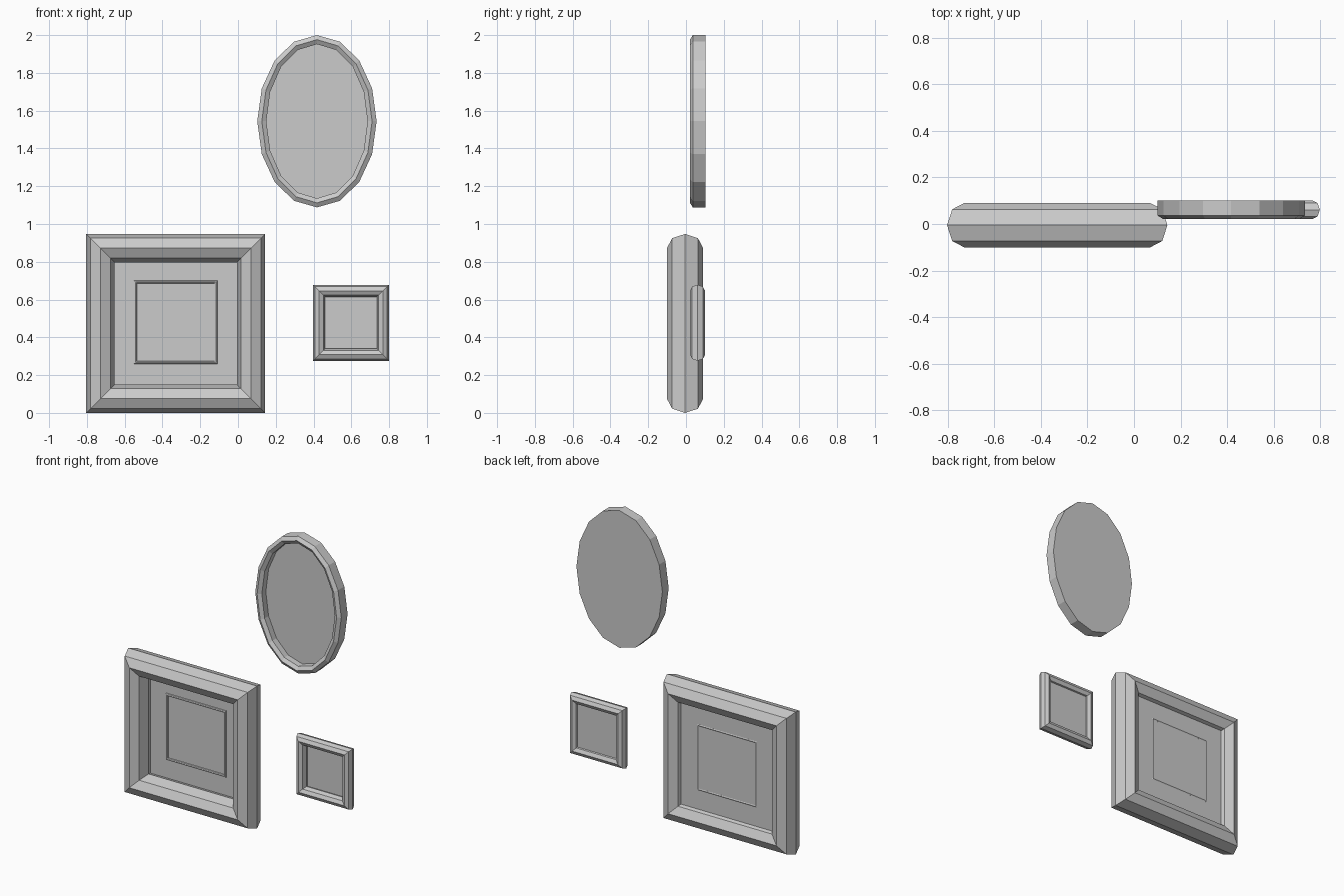
import bpy
from math import sin, cos, pi

if "Cube" in bpy.data.objects:
    bpy.data.objects.remove(bpy.data.objects["Cube"])


def make_mesh(name, verts, faces):
    mesh = bpy.data.meshes.new(name)
    mesh.from_pydata(verts, [], faces)
    mesh.update()
    obj = bpy.data.objects.new(name, mesh)
    bpy.context.collection.objects.link(obj)
    return obj


def square_ring(name, cx, cz, half, y, width, depth):
    """Mitred square frame with an eight-sided bar section."""
    verts, faces = [], []
    for sx, sz in ((-1, -1), (1, -1), (1, 1), (-1, 1)):
        for k in range(8):
            a = k * pi / 4
            r = half - width / 2 + width / 2 * cos(a)
            verts.append((cx + sx * r, y + depth * sin(a), cz + sz * r))
    for i in range(4):
        for k in range(8):
            a, b = i * 8, (i + 1) % 4 * 8
            n = (k + 1) % 8
            faces.append((a + k, a + n, b + n, b + k))
    return make_mesh(name, verts, faces)


def panel(name, cx, cz, half, y, thick):
    bpy.ops.mesh.primitive_cube_add(size=1, location=(cx, y, cz))
    obj = bpy.context.object
    obj.name = name
    obj.scale = (half * 2, thick, half * 2)


def oval_frame(name, cx, cz, rx, rz, profile, sides=16):
    """Profile of (inset, y) pairs swept round an oval, capped at both ends."""
    verts, faces = [], []
    for inset, y in profile:
        for i in range(sides):
            a = 2 * pi * i / sides
            verts.append((cx + (rx - inset) * cos(a), y, cz + (rz - inset) * sin(a)))
    for j in range(len(profile) - 1):
        for i in range(sides):
            n = (i + 1) % sides
            a, b = j * sides, (j + 1) * sides
            faces.append((a + n, a + i, b + i, b + n))
    last = (len(profile) - 1) * sides
    faces.append(tuple(reversed(range(sides))))
    faces.append(tuple(range(last, last + sides)))
    return make_mesh(name, verts, faces)


# Large square frame with backing board and thin picture border
square_ring("large_frame", -0.33, 0.4735, 0.4735, -0.005, 0.15, 0.096)
panel("large_backing", -0.33, 0.4735, 0.40, 0.036, 0.008)
square_ring("picture_border", -0.33, 0.48, 0.222, 0.033, 0.018, 0.010)

# Small square frame
square_ring("small_frame", 0.598, 0.477, 0.201, 0.061, 0.064, 0.040)
panel("small_backing", 0.598, 0.477, 0.17, 0.078, 0.004)

# Oval frame with a ridged rim and flat back
oval_frame("oval_frame", 0.418, 1.544, 0.316, 0.456,
           [(0, 0.102), (0, 0.036), (0.024, 0.021), (0.048, 0.036), (0.048, 0.078)])

# Outward normals on every part
import bmesh
for obj in bpy.context.collection.objects:
    bm = bmesh.new()
    bm.from_mesh(obj.data)
    bmesh.ops.recalc_face_normals(bm, faces=bm.faces)
    bm.to_mesh(obj.data)
    bm.free()
